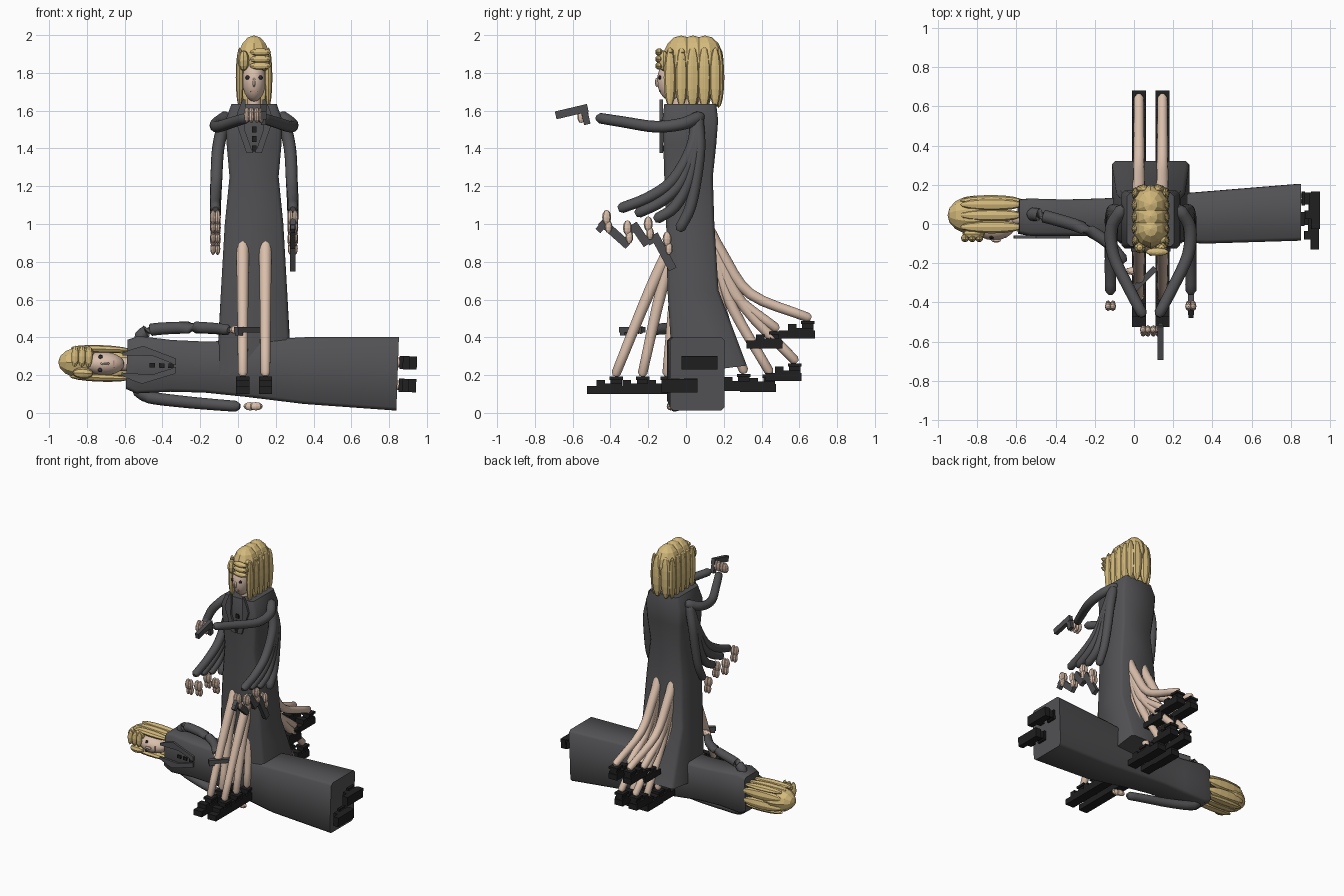
import bpy, bmesh, math
from mathutils import Matrix, Vector

if "Cube" in bpy.data.objects:
    bpy.data.objects.remove(bpy.data.objects["Cube"])


def material(name, rgb):
    m = bpy.data.materials.new(name)
    m.diffuse_color = (*rgb, 1)
    m.use_nodes = True
    m.node_tree.nodes["Principled BSDF"].inputs["Base Color"].default_value = m.diffuse_color
    return m


COAT = material("charcoal cloth", (0.085, 0.085, 0.09))
SKIN = material("pale skin", (0.70, 0.52, 0.41))
HAIR = material("blonde hair", (0.66, 0.49, 0.20))
BLACK = material("black leather", (0.014, 0.014, 0.015))
STEEL = material("gun steel", (0.075, 0.075, 0.08))
EYE = material("dark eye", (0.03, 0.03, 0.04))
LIP = material("lip", (0.45, 0.25, 0.21))


def finish(bm, name, mat, M, smooth=False):
    bmesh.ops.recalc_face_normals(bm, faces=bm.faces)
    me = bpy.data.meshes.new(name)
    bm.to_mesh(me)
    bm.free()
    me.transform(M)
    me.materials.append(mat)
    ob = bpy.data.objects.new(name, me)
    bpy.context.collection.objects.link(ob)
    if smooth:
        bpy.context.view_layer.objects.active = ob
        bpy.ops.object.select_all(action='DESELECT')
        ob.select_set(True)
        bpy.ops.object.shade_smooth_by_angle(angle=math.radians(50))


def ball(bm, c, r, u=10, v=7):
    bmesh.ops.create_uvsphere(bm, u_segments=u, v_segments=v, radius=1,
                              matrix=Matrix.Translation(c) @ Matrix.Diagonal((*r, 1)))


def box(bm, lo, hi):
    lo, hi = Vector(lo), Vector(hi)
    bmesh.ops.create_cube(bm, size=1, matrix=Matrix.Translation((lo + hi) / 2)
                          @ Matrix.Diagonal((*(hi - lo), 1)))


def loft(bm, rings):
    loops = [[bm.verts.new(p) for p in r] for r in rings]
    n = len(loops[0])
    for a, b in zip(loops, loops[1:]):
        for i in range(n):
            bm.faces.new((a[i], a[(i + 1) % n], b[(i + 1) % n], b[i]))
    bm.faces.new(loops[0])
    bm.faces.new(loops[-1])


def tube(bm, pts, r0, r1, n=12, steps=4):
    """Round-ended tapered limb along a smoothed path."""
    P = [Vector(p) for p in pts]
    P = [2 * P[0] - P[1]] + P + [2 * P[-1] - P[-2]]
    path = []
    for i in range(1, len(P) - 2):
        a, b, c, d = P[i - 1:i + 3]
        for k in range(steps):
            t = k / steps
            path.append(0.5 * (2 * b + (c - a) * t + (2 * a - 5 * b + 4 * c - d) * t * t
                               + (3 * b - a - 3 * c + d) * t ** 3))
    path.append(P[-2])
    m = len(path) - 1
    radii = [r0 + (r1 - r0) * i / m for i in range(m + 1)]
    d0 = (path[0] - path[1]).normalized()
    d1 = (path[-1] - path[-2]).normalized()
    path = [path[0] + d0 * r0 * 0.7] + path + [path[-1] + d1 * r1 * 0.7]
    radii = [r0 * 0.5] + radii + [r1 * 0.5]
    rings = []
    for i, (p, r) in enumerate(zip(path, radii)):
        t = (path[min(i + 1, m + 2)] - path[max(i - 1, 0)]).normalized()
        u = t.cross(Vector((1, 0.01, 0.02))).normalized()
        if abs(t.x) > 0.9:
            u = t.cross(Vector((0, 0, 1))).normalized()
        w = t.cross(u)
        rings.append([p + r * (u * math.cos(q) + w * math.sin(q))
                      for q in (2 * math.pi * k / n for k in range(n))])
    loft(bm, rings)


def coat(M, rows, tilt):
    # rows: height, half width, front y, back y
    bm, rings = bmesh.new(), []
    for k, (z, h, f, b) in enumerate(rows):
        c = 0.018
        lift = tilt if k == len(rows) - 1 else 0
        rings.append([(x, y, z + lift * (y - f)) for x, y in (
            (-h + c, f), (h - c, f), (h, f + c), (h, b - c),
            (h - c, b), (-h + c, b), (-h, b - c), (-h, f + c))])
    loft(bm, rings)
    finish(bm, "long_coat", COAT, M, True)


def head(M):
    bm = bmesh.new()
    ball(bm, (0, 0.0, 1.76), (0.064, 0.083, 0.112), 14, 10)
    ball(bm, (0, -0.083, 1.75), (0.010, 0.012, 0.025), 6, 5)
    tube(bm, [(0, 0.03, 1.6), (0, 0.03, 1.64), (0, 0.03, 1.7)], 0.038, 0.035)
    finish(bm, "face_and_neck", SKIN, M, True)
    # hair cap, side and back strands, curled fringe
    bm = bmesh.new()
    ball(bm, (0, 0.045, 1.86), (0.09, 0.1, 0.138), 10, 8)
    for s in (-1, 1):
        for y in (-0.015, 0.045, 0.1):
            ball(bm, (s * 0.076, y, 1.775), (0.021, 0.033, 0.16), 8, 8)
        ball(bm, (s * 0.036, 0.118, 1.775), (0.042, 0.03, 0.16), 8, 8)
        ball(bm, (s * 0.055, -0.05, 1.865), (0.03, 0.03, 0.055), 8, 6)
    for z in (1.91, 1.873, 1.837):
        ball(bm, (0.033, -0.072, z), (0.06, 0.021, 0.02), 10, 6)
    finish(bm, "hair", HAIR, M)
    bm = bmesh.new()
    for s in (-1, 1):
        ball(bm, (s * 0.034, -0.069, 1.775), (0.013, 0.008, 0.011), 8, 6)
    finish(bm, "eyes", EYE, M)
    bm = bmesh.new()
    box(bm, (-0.018, -0.072, 1.70), (0.018, -0.062, 1.708))
    finish(bm, "mouth", LIP, M)


def lapels(M):
    bm = bmesh.new()
    prof = [(0.045, 1.66), (0.06, 1.66), (0.085, 1.60), (0.10, 1.55),
            (0.04, 1.375), (0.006, 1.375), (0.05, 1.5)]
    for s in (-1, 1):
        loft(bm, [[(s * x, y, z) for x, z in prof] for y in (-0.075, -0.058)])
    finish(bm, "lapels", COAT, M)
    bm = bmesh.new()
    for z in (1.50, 1.45, 1.40):
        box(bm, (-0.012, -0.068, z - 0.015), (0.012, -0.055, z + 0.015))
    finish(bm, "buttons", BLACK, M)


def hand(bm, p, d):
    p, d = Vector(p), Vector(d)
    for k, s in ((0, 1), (1, 0.85)):
        for x in (-0.012, 0.012):
            ball(bm, p + d * k + Vector((x, 0, 0)), (0.017 * s, 0.024 * s, 0.04 * s), 8, 6)


def gun(M, a, b, h=0.042, grip=0.085):
    """Bar from rear a to muzzle b, with a grip under the rear end."""
    a, b = Vector(a), Vector(b)
    q = (b - a).to_track_quat('Y', 'Z').to_matrix().to_4x4()
    n = (b - a).length
    bm = bmesh.new()
    box(bm, (-0.015, 0, -h / 2), (0.015, n, h / 2))
    box(bm, (-0.013, 0.005, -grip), (0.013, 0.04, 0))
    finish(bm, "pistol", STEEL, M @ Matrix.Translation(a) @ q)


def shoe(M, x, y, z):
    bm = bmesh.new()
    w = 0.035
    for y0, y1, z0, z1 in ((-0.155, 0.037, -0.11, -0.068), (-0.105, 0.03, -0.07, -0.055),
                           (-0.105, -0.06, -0.07, -0.035), (-0.036, 0.036, -0.035, -0.018)):
        box(bm, (x - w, y + y0, z + z0), (x + w, y + y1, z + z1))
    box(bm, (x - 0.025, y - 0.03, z - 0.06), (x + 0.025, y + 0.03, z - 0.03))
    finish(bm, "shoe", BLACK, M)


# ---- standing figure: repeated strides share one coat ----
STAND = Matrix.Translation((0.085, 0, 0))
coat(STAND, [(1.635, 0.12, -0.115, 0.16), (1.55, 0.15, -0.125, 0.17), (1.42, 0.145, -0.12, 0.16),
             (1.25, 0.13, -0.115, 0.142), (1.0, 0.155, -0.105, 0.15), (0.65, 0.175, -0.098, 0.172),
             (0.2, 0.197, -0.07, 0.322)], 0.13)
for dy in (-0.07, -0.008, 0.055):
    head(Matrix.Translation((0.085, dy, 0)))
lapels(Matrix.Translation((0.085, -0.065, 0)))

# legs as (y, z) paths ending at the ankle
strides = [[(-0.02, 1.0), (-0.19, 0.65), (-0.37, 0.21)],
           [(-0.03, 0.98), (-0.13, 0.65), (-0.23, 0.21)],
           [(-0.02, 0.9), (-0.06, 0.6), (-0.10, 0.21)],
           [(0.09, 1.02), (0.19, 0.84), (0.34, 0.63), (0.645, 0.505)],
           [(0.09, 1.0), (0.17, 0.82), (0.26, 0.62), (0.475, 0.45)],
           [(0.09, 1.0), (0.17, 0.82), (0.31, 0.56), (0.575, 0.28)],
           [(0.09, 1.0), (0.16, 0.8), (0.25, 0.55), (0.44, 0.22)],
           [(0.09, 0.95), (0.14, 0.75), (0.20, 0.5), (0.305, 0.225)]]
for path in strides:
    for x in (-0.06, 0.06):
        bm = bmesh.new()
        tube(bm, [(x, y, z) for y, z in path], 0.036, 0.025)
        finish(bm, "leg", SKIN, STAND, True)
        shoe(STAND, x, *path[-1])

# swinging arms as (y, z) paths, with hand position
swings = [([(0.03, 1.4), (-0.07, 1.23), (-0.2, 1.14), (-0.34, 1.085)], (-0.42, 1.035)),
          ([(0.04, 1.4), (-0.03, 1.22), (-0.13, 1.12), (-0.25, 1.06)], (-0.31, 0.98)),
          ([(0.05, 1.4), (0.01, 1.22), (-0.06, 1.09), (-0.15, 1.03)], (-0.20, 1.0)),
          ([(0.07, 1.4), (0.05, 1.22), (0.02, 1.08), (-0.03, 0.98)], (-0.10, 0.92))]
for s in (-1, 1):
    for path, hp in swings:
        bm = bmesh.new()
        xs = (0.19, 0.20, 0.205, 0.205)
        tube(bm, [(s * 0.155, 0.06, 1.555)] + [(s * x, y, z) for x, (y, z) in zip(xs, path)],
             0.034, 0.028)
        finish(bm, "sleeve", COAT, STAND, True)
        bm = bmesh.new()
        hand(bm, (s * 0.205, *hp), (0, 0.01, -0.05))
        finish(bm, "hand", SKIN, STAND)
    # raised aiming arm
    bm = bmesh.new()
    tube(bm, [(s * 0.15, 0.07, 1.565), (s * 0.2, -0.02, 1.53), (s * 0.19, -0.16, 1.515),
              (s * 0.11, -0.33, 1.54), (s * 0.045, -0.455, 1.56)], 0.034, 0.028)
    finish(bm, "raised_sleeve", COAT, STAND, True)
    bm = bmesh.new()
    hand(bm, (s * 0.026, -0.54, 1.58), (0, -0.015, -0.012))
    finish(bm, "raised_hand", SKIN, STAND)

gun(STAND, (0.05, -0.52, 1.615), (0.05, -0.69, 1.575))
for a, b in (((-0.45, 1.015), (-0.305, 0.885)), ((-0.28, 1.0), (-0.205, 0.89)),
             ((-0.17, 0.945), (-0.07, 0.76))):
    gun(STAND, (0.205, *a), (0.205, *b), 0.045, 0.05)

# ---- lying figure ----
LIE = Matrix.Translation((1.045, 0, 0.2)) @ Matrix.Rotation(math.radians(-88), 4, 'Y')
coat(LIE, [(1.635, 0.13, -0.05, 0.125), (1.58, 0.152, -0.06, 0.13), (1.4, 0.137, -0.06, 0.125),
           (1.22, 0.135, -0.063, 0.13), (1.0, 0.15, -0.075, 0.14), (0.69, 0.177, -0.1, 0.165),
           (0.2, 0.195, -0.085, 0.205)], 0)
head(LIE)
lapels(LIE)
for x, y in ((0.06, 0.13), (-0.06, 0.025)):
    bm = bmesh.new()
    tube(bm, [(x, y * 0.7, 0.5), (x, y * 0.9, 0.3), (x, y, 0.19)], 0.034, 0.025)
    finish(bm, "lying_leg", SKIN, LIE, True)
    shoe(LIE, x, y, 0.21)

WORLD = Matrix.Identity(4)
for pts, hp in (([(-0.52, 0.05, 0.40), (-0.46, 0.04, 0.44), (-0.26, -0.02, 0.452),
                  (-0.14, -0.09, 0.448), (-0.06, -0.18, 0.44)], (-0.01, -0.24, 0.44)),
                ([(-0.53, 0.05, 0.12), (-0.47, 0.04, 0.083), (-0.3, 0.0, 0.06),
                  (-0.14, -0.03, 0.045), (-0.01, -0.06, 0.035)], (0.065, -0.07, 0.035))):
    bm = bmesh.new()
    tube(bm, pts, 0.034, 0.029)
    finish(bm, "lying_sleeve", COAT, WORLD, True)
    bm = bmesh.new()
    for dx, dy in ((0, 0), (0.03, -0.012)):
        ball(bm, (hp[0] + dx, hp[1] + dy, hp[2]), (0.036, 0.02, 0.022), 8, 6)
    finish(bm, "lying_hand", SKIN, WORLD)
gun(WORLD @ Matrix.Translation((0, 0, 0.44)), (-0.01, -0.345, 0), (0.11, -0.225, 0), 0.03, 0.03)
